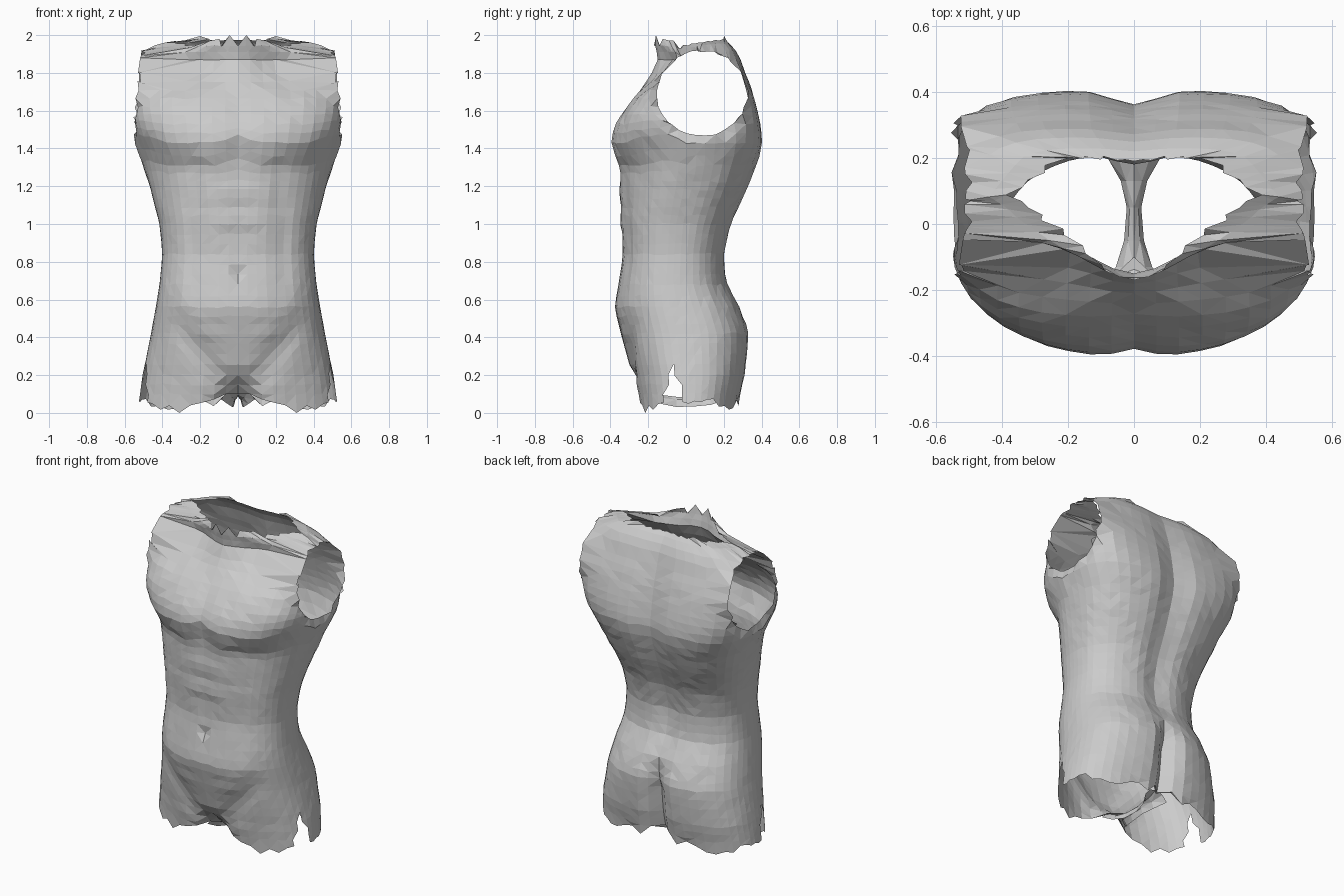
import bpy, bmesh, math, random

if "Cube" in bpy.data.objects:
    bpy.data.objects.remove(bpy.data.objects["Cube"])

random.seed(4)
COLS = 26

# body rings: z, half width, front y, back y, front squareness, back squareness
RINGS = [
    (0.05, 0.525, -0.255, 0.28, 2.3, 2.5),
    (0.20, 0.505, -0.285, 0.315, 2.3, 2.6),
    (0.42, 0.460, -0.345, 0.338, 2.3, 2.6),
    (0.56, 0.435, -0.380, 0.29, 2.3, 2.5),
    (0.68, 0.415, -0.358, 0.22, 2.4, 2.4),
    (0.84, 0.400, -0.335, 0.21, 2.4, 2.4),
    (1.00, 0.415, -0.35, 0.245, 2.3, 2.5),
    (1.18, 0.462, -0.357, 0.33, 2.1, 2.7),
    (1.31, 0.502, -0.362, 0.38, 1.95, 3.0),
    (1.36, 0.520, -0.388, 0.396, 2.1, 3.2),
    (1.43, 0.548, -0.408, 0.41, 2.3, 3.6),
    (1.53, 0.560, -0.378, 0.395, 2.6, 4.5),
    (1.62, 0.557, -0.315, 0.375, 3.0, 5.0),
    (1.71, 0.550, -0.245, 0.35, 3.2, 5.0),
    (1.80, 0.535, -0.18, 0.315, 3.0, 4.5),
    (1.87, 0.520, -0.15, 0.29, 2.7, 4.0),
]
# neck opening: angle from the front, x, y, z
NECK = [(0, 0, -0.17, 1.96), (20, 0.065, -0.155, 1.965), (50, 0.19, -0.03, 1.945),
        (90, 0.37, 0.09, 1.965), (125, 0.2, 0.2, 1.98), (180, 0, 0.19, 1.975)]


def lerp(a, b, t):
    return tuple(p + (q - p) * t for p, q in zip(a, b))


def bell(v, s):
    return math.exp(-(v / s) ** 2)


def sample(table, k):
    for a, b in zip(table, table[1:]):
        if k <= b[0]:
            return lerp(a, b, (k - a[0]) / (b[0] - a[0]))
    return table[-1]


def sample_smooth(table, k):
    """Average of nearby samples, so that the body has no hard bands."""
    k0, k1 = table[0][0], table[-1][0]
    s = min(0.035, k - k0, k1 - k)
    a, b, c = (sample(table, k + d) for d in (-s, 0, s))
    return tuple((p + 2 * q + r) / 4 for p, q, r in zip(a, b, c))


def body_point(z, deg):
    s, c = math.sin(math.radians(deg)), math.cos(math.radians(deg))
    z, w, yf, yb, nf, nb = sample_smooth(RINGS, z)
    n = nf if c > 0 else nb
    r = (abs(s) ** n + abs(c) ** n) ** (-1 / n)
    x = 0.0 if deg in (0, 180) else w * r * s
    y = (yf + yb) / 2 - (yb - yf) / 2 * r * c
    if c > 0:
        # breastbone, belly muscles, navel, groin fold, crotch
        y += 0.025 * bell(x, 0.07) * bell(z - 1.45, 0.2)
        y += 0.006 * bell(x, 0.05) * bell(z - 1.0, 0.25)
        y += 0.012 * bell(x - 0.23, 0.04) * bell(z - 0.95, 0.3)
        for zc in (0.93, 1.09, 1.24):
            y += 0.007 * bell(x, 0.17) * bell(z - zc, 0.03)
        y += 0.018 * bell(x, 0.03) * bell(z - 0.73, 0.03)
        y += 0.022 * bell(z - 0.1 - 1.1 * x, 0.1) * bell(x - 0.2, 0.15)
        y += max(0, 0.22 - z) * 0.9 * bell(x, 0.09)
        # front of the shoulders leans back beside the neck
        lean = min(1, max(0, (z - 1.68) / 0.19))
        y += 0.085 * lean * (1 - bell(x, 0.14)) * min(1, c * 3)
        # curved lower edge of the chest
        lift = 0.05 * bell(x, 0.07) + 0.3 * max(0, x - 0.36)
        z += lift * bell(z - 1.38, 0.13) * min(1, c * 4)
    else:
        # spine groove and cleft
        y -= 0.045 * bell(x, 0.09) * bell(z - 1.4, 0.5)
        y -= 0.085 * bell(x, 0.055) * min(1, max(0, (0.58 - z) / 0.2))
        y -= 0.02 * bell(x, 0.07) * bell(z - 0.8, 0.2)
    if x:
        y += random.uniform(-0.0015, 0.0015)
        z += random.uniform(-0.006, 0.006)
    return [x, y, z]


def grid_mesh(bm, rows):
    vs = [[bm.verts.new(p) for p in row] for row in rows]
    for r0, r1 in zip(vs, vs[1:]):
        for i in range(len(r0) - 1):
            bm.faces.new((r0[i], r0[i + 1], r1[i + 1], r1[i]))
    bmesh.ops.triangulate(bm, faces=bm.faces)
    return vs


def finish(bm, name):
    me = bpy.data.meshes.new(name)
    bm.to_mesh(me)
    bm.free()
    ob = bpy.data.objects.new(name, me)
    bpy.context.collection.objects.link(ob)
    m = ob.modifiers.new("mirror", 'MIRROR')
    m.merge_threshold = 0.0005


degs = [180 * i / COLS for i in range(COLS + 1)]
zs = []
for a, b in zip(RINGS, RINGS[1:]):
    n = max(1, round((b[0] - a[0]) / 0.05))
    zs += [a[0] + (b[0] - a[0]) * k / n for k in range(n)]
zs.append(RINGS[-1][0])
rows = [[body_point(z, d) for d in degs] for z in zs]

# shoulders, bulging towards the neck opening
neck = [list(sample(NECK, d)[1:]) for d in degs]
top = rows[-1]
for tx, tz in ((0.2, 0.45), (0.55, 0.8)):
    rows.append([[a[0] + (b[0] - a[0]) * tx, a[1] + (b[1] - a[1]) * (tx + 0.08),
                  a[2] + (b[2] - a[2]) * tz] for a, b in zip(top, neck)])

# ragged neck edge
for i, p in enumerate(neck):
    if i % 2 and i < COLS:
        t = random.uniform(0.1, 0.4)
        neck[i] = list(lerp(p, rows[-1][i], t))
    if i < 8:
        neck[i][2] += random.choice((-0.015, 0.02))
neck[2][2] = 2.0
neck[19][2] = 1.995
rows.append(neck)

# ragged leg edge
for p in rows[0]:
    p[2] = random.uniform(0.015, 0.075) if p[0] > 0.09 else 0.1
rows[0][5][2] = 0.0

bm = bmesh.new()
vs = grid_mesh(bm, rows)
upper = {v for row in vs[-2:] for v in row}

# notch at each outer thigh, then the arm opening
notch = [f for f in bm.faces if f.calc_center_median().x > 0.3 and
         abs(f.calc_center_median().y + 0.07) < 0.07 - 0.28 * f.calc_center_median().z]
bmesh.ops.delete(bm, geom=notch, context='FACES')
CY, CZ, RY, RZ = 0.085, 1.69, 0.237, 0.225
dead = []
for f in bm.faces:
    c = f.calc_center_median()
    inside = ((c.y - CY) / RY) ** 2 + ((c.z - CZ) / RZ) ** 2 < 1
    if c.x > 0.3 and inside and not upper.intersection(f.verts):
        dead.append(f)
rim = {v for f in dead for v in f.verts}
bmesh.ops.delete(bm, geom=dead, context='FACES')
for v in rim:
    if v.is_valid:
        dy, dz = (v.co.y - CY) / RY, (v.co.z - CZ) / RZ
        k = random.uniform(0.98, 1.03) / max(0.01, math.hypot(dy, dz))
        v.co.y, v.co.z = CY + dy * k * RY, CZ + dz * k * RZ
        v.co.x = 0.555 - 0.13 * max(0, v.co.z - 1.6) + random.uniform(-0.025, 0.005)
finish(bm, "torso")

# strip between the legs: y, z, half width
STRIP = [(-0.18, 0.13, 0.09), (-0.13, 0.095, 0.055), (-0.05, 0.085, 0.03), (0.05, 0.085, 0.022),
         (0.13, 0.095, 0.04), (0.2, 0.12, 0.08)]
bm = bmesh.new()
grid_mesh(bm, [[(0, y, z), (h * 0.6, y, z - 0.015),
                (h, y, z - 0.04 - random.uniform(0, 0.02))] for y, z, h in STRIP])
finish(bm, "crotch")
